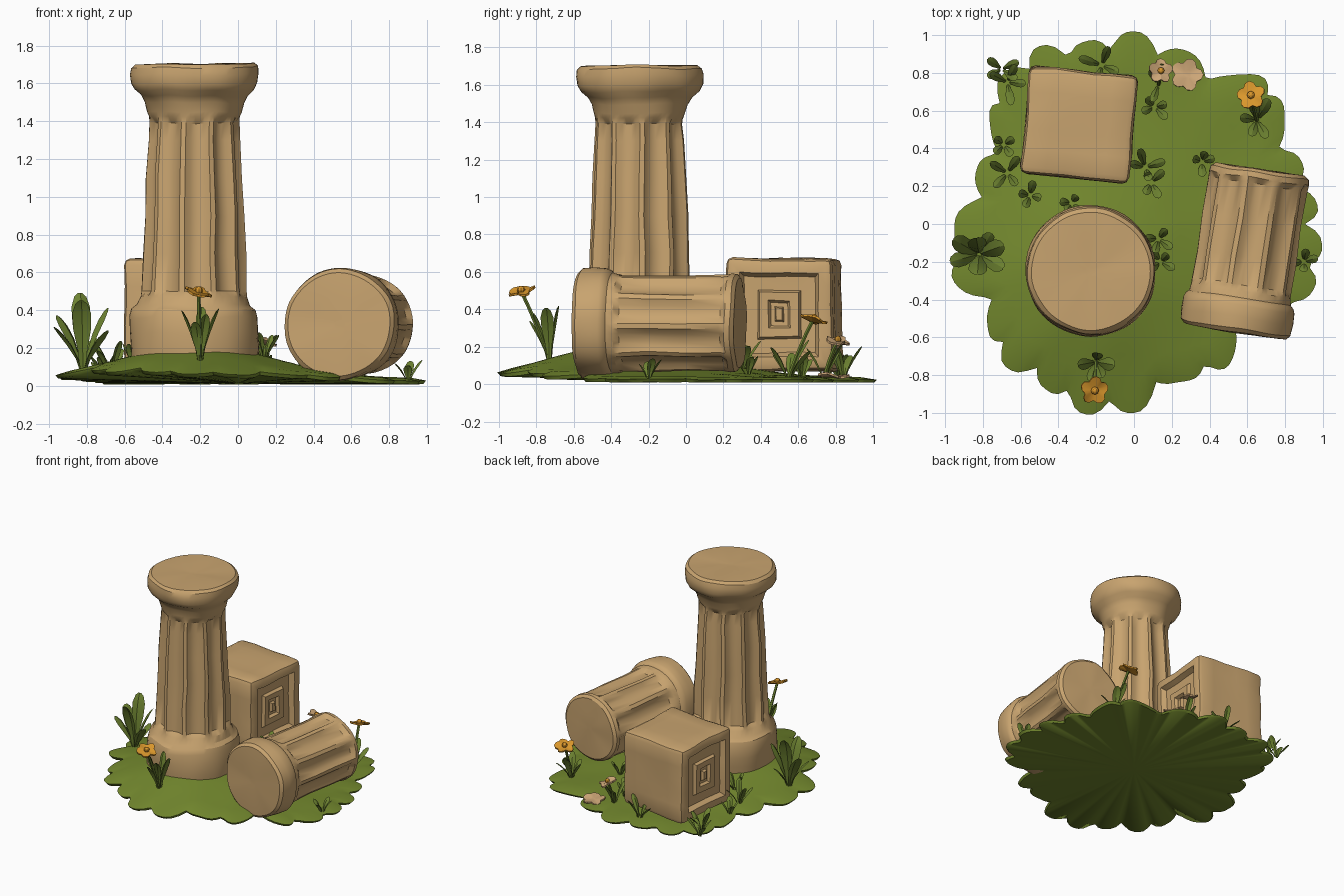
import bpy, bmesh, math, random
from mathutils import Vector, Matrix, noise

if "Cube" in bpy.data.objects:
    bpy.data.objects.remove(bpy.data.objects["Cube"])

random.seed(4)


def material(name, rgb):
    m = bpy.data.materials.new(name)
    m.diffuse_color = (*rgb, 1)
    m.use_nodes = True
    m.node_tree.nodes["Principled BSDF"].inputs["Base Color"].default_value = m.diffuse_color
    return m


STONE = material("sandstone", (0.58, 0.37, 0.16))
GRASS = material("grass green", (0.17, 0.245, 0.027))
LEAF = material("leaf green", (0.15, 0.22, 0.03))
ORANGE = material("petal orange", (0.70, 0.31, 0.025))
PALE = material("petal tan", (0.62, 0.39, 0.19))


def make(name, verts, faces, mat, angle=35):
    me = bpy.data.meshes.new(name)
    me.from_pydata([tuple(v) for v in verts], [], faces)
    me.materials.append(mat)
    me.shade_smooth()
    me.set_sharp_from_angle(angle=math.radians(angle))
    ob = bpy.data.objects.new(name, me)
    bpy.context.collection.objects.link(ob)
    return ob


def ground_z(x, y):
    d2 = (x + 0.22) ** 2 + (y + 0.3) ** 2
    return 0.035 + 0.18 * math.exp(-d2 / 0.33)


# Grass mound with a scalloped outline
OUTLINE = [.97, .93, .92, 1.05, .91, .94, 1.0, .98, 1.05, 1.03, .87, .86,
           .93, .99, .90, 1.0, .97, 1.02, .98, .85, .90, .80, .97, 1.0]
N = 180


def outline(a):
    k = a / (2 * math.pi) * 24
    i, f = int(k), k - int(k)
    f = f * f * (3 - 2 * f)
    return OUTLINE[i % 24] * (1 - f) + OUTLINE[(i + 1) % 24] * f


verts, faces = [], []
rings = [.12, .25, .4, .55, .7, .82, .92, 1.0]
for f in rings:
    for i in range(N):
        a = 2 * math.pi * i / N
        scallop = 0.02 - 0.085 * (1 - abs(math.sin(11.5 * a + 0.8 * math.sin(3 * a)))) ** 1.5
        r = f * (outline(a) + scallop * f ** 5)
        x, y = r * math.cos(a), r * math.sin(a)
        z = ground_z(x, y) + 0.008 * noise.noise(Vector((x * 4, y * 4, 0)))
        verts.append((x, y, z - (0.012 if f == 1 else 0)))
for i in range(N):                       # underside rim
    x, y, z = verts[(len(rings) - 1) * N + i]
    verts.append((x * 0.985, y * 0.985, max(0.008, z - 0.018)))
for j in range(len(rings)):
    for i in range(N):
        k = (i + 1) % N
        faces.append((j * N + i, (j + 1) * N + i, (j + 1) * N + k, j * N + k))
faces.append(tuple(range(N)))
verts.append((0, 0, 0.012))
L = len(rings) * N
faces += [(L + (i + 1) % N, L + i, L + N) for i in range(N)]
make("grass_mound", verts, faces, GRASS, 50)


# Worn columns: lathe rows of (height, radius, flute depth, roughness)
def column(name, rows, matrix, flutes=10, seed=0.0):
    shape = [0, 0, .75, 1, 1, .75]
    n = flutes * len(shape)
    vs, fs = [], []
    for z, r, depth, rough in rows:
        for i in range(n):
            a = 2 * math.pi * i / n
            rr = r - depth * shape[i % len(shape)]
            p = Vector((rr * math.cos(a), rr * math.sin(a), z))
            q = p * 5 + Vector((seed, seed, seed))
            vs.append(matrix @ (p + noise.noise_vector(q) * rough))
    for j in range(len(rows) - 1):
        for i in range(n):
            k = (i + 1) % n
            fs.append((j * n + i, j * n + k, (j + 1) * n + k, (j + 1) * n + i))
    fs.append(tuple(range(n))[::-1])
    fs.append(tuple(range((len(rows) - 1) * n, len(rows) * n)))
    return make(name, vs, fs, STONE, 32)


R = 0.014
column("standing_column", [
    (.10, .335, 0, R), (.20, .345, 0, R), (.28, .345, 0, R), (.36, .34, 0, R), (.40, .328, 0, R),
    (.425, .30, 0, R), (.47, .282, 0, .008), (.50, .278, .034, .008), (.70, .270, .038, .01),
    (.90, .262, .038, .01), (1.10, .252, .036, .01), (1.30, .243, .034, .008), (1.39, .238, .03, .008),
    (1.425, .238, 0, .008), (1.45, .247, 0, R), (1.50, .26, 0, R), (1.535, .28, 0, R),
    (1.565, .315, 0, R), (1.60, .333, 0, R), (1.65, .338, 0, R), (1.685, .332, 0, R),
    (1.703, .312, 0, .01), (1.705, .15, 0, .01), (1.703, .03, 0, .01)],
    Matrix.Translation((-.23, -.25, 0)))

tilt = Vector((.13, .835, 0)).to_track_quat('Z', 'Y').to_matrix().to_4x4()
column("fallen_column", [
    (.0, .03, 0, .008), (-.005, .15, 0, .008), (0, .272, 0, .01), (.02, .291, 0, R), (.08, .297, 0, R),
    (.14, .296, 0, R), (.165, .288, 0, .01), (.18, .272, 0, .008), (.22, .266, 0, .008),
    (.25, .266, .03, .008), (.40, .264, .032, .01), (.60, .264, .032, .01), (.79, .264, .028, .01),
    (.82, .266, .0, .01), (.85, .262, 0, .01), (.868, .24, 0, .01), (.872, .12, 0, .01),
    (.872, .03, 0, .01)],
    Matrix.Translation((.535, -.57, .325)) @ tilt, seed=7.3)

# Stone block with carved panels on its two x sides
bm = bmesh.new()
bmesh.ops.create_cube(bm, size=1, matrix=Matrix.Diagonal((.575, .57, .60, 1)))
bmesh.ops.bevel(bm, geom=bm.edges[:], offset=.035, segments=2, profile=.5, affect='EDGES')
for side in (-1, 1):
    panel = max(bm.faces, key=lambda f: f.normal.x * side * f.calc_area())
    for thick, depth in ((.04, 0), (.02, -.04), (.075, 0), (.012, .025), (.045, 0),
                         (.012, -.022), (.022, 0), (.008, .022)):
        bmesh.ops.inset_region(bm, faces=[panel], thickness=thick, depth=0, use_even_offset=True)
        for v in panel.verts:
            v.co.x += side * depth
big = [e for e in bm.edges if e.calc_length() > .3]
bmesh.ops.subdivide_edges(bm, edges=big, cuts=4, use_grid_fill=True)
place = Matrix.Translation((-.29, .525, .372)) @ Matrix.Rotation(math.radians(-5.5), 4, 'Z')
for v in bm.verts:
    v.co = place @ (v.co + noise.noise_vector(v.co * 5) * .012)
bmesh.ops.recalc_face_normals(bm, faces=bm.faces[:])
me = bpy.data.meshes.new("carved_block")
bm.to_mesh(me)
me.materials.append(STONE)
me.shade_smooth()
me.set_sharp_from_angle(angle=math.radians(32))
bpy.context.collection.objects.link(bpy.data.objects.new("carved_block", me))


# Leaf clumps: each blade is (azimuth in degrees, outward reach, height, width)
def clump(name, x, y, blades):
    vs, fs = [], []
    base = Vector((x, y, ground_z(x, y) - .02))
    for az, reach, height, width in blades:
        a = math.radians(az)
        out, side = Vector((math.cos(a), math.sin(a), 0)), Vector((-math.sin(a), math.cos(a), 0))
        s = len(vs)
        for t, w in ((0, .3), (.3, .5), (.6, .95), (.82, 1), (.95, .65), (1, .2)):
            c = base + out * (reach * t ** 1.5 + .01) + Vector((0, 0, (height + .02) * t))
            for k in (-1, 0, 1):
                vs.append(c + side * (k * w * width / 2) - out * ((1 - abs(k)) * w * width * .2))
        for j in range(5):
            for k in range(2):
                q = s + j * 3 + k
                fs.append((q, q + 1, q + 4, q + 3))
    make(name, vs, fs, LEAF, 20)


clump("large_left_plant", -.82, -.16, [
    (100, .08, .40, .10), (150, .15, .28, .09), (195, .15, .22, .08), (20, .13, .32, .09),
    (330, .14, .20, .08), (265, .10, .36, .10), (60, .12, .16, .07)])
clump("front_flower_leaves", -.2, -.73, [
    (190, .09, .26, .06), (350, .09, .27, .07), (255, .10, .20, .06), (290, .08, .24, .06), (80, .04, .28, .06)])
clump("right_flower_leaves", .65, .55, [
    (100, .10, .20, .06), (60, .12, .14, .06), (250, .08, .12, .05), (300, .10, .16, .05), (170, .08, .13, .05)])
clump("back_flower_leaves", .13, .74, [(80, .10, .19, .05), (120, .08, .13, .04), (250, .09, .15, .04)])

TUFTS = [(-.67, .75, .18), (-.70, .82, .13), (-.67, .27, .17), (-.69, .42, .12), (-.17, .84, .17), (.11, .62, .12),
         (.06, .30, .16), (.09, .22, .12), (.13, -.08, .14), (-.33, .11, .10), (.36, .33, .10),
         (.90, -.20, .10), (-.55, .15, .12), (.14, -.2, .12)]
for i, (x, y, h) in enumerate(TUFTS):
    start = random.uniform(0, 360)
    clump("grass_tuft_%d" % (i + 1), x, y, [
        (start + k * 90 + random.uniform(-25, 25), random.uniform(.4, .7) * h,
         h * random.uniform(.6, 1), .045) for k in range(4)])


# Flowers: five-petal heads on thin stems
def flower(name, head, normal, radius, mat, root=None):
    head = Vector(head)
    rot = Vector(normal).to_track_quat('Z', 'Y').to_matrix()
    n = 20
    vs = []
    for scale, z in ((.25, -.014), (1, -.004), (1, .008), (.3, .002)):
        for i in range(n):
            a = 2 * math.pi * i / n
            r = radius * scale * (.72 + .28 * abs(math.sin(2.5 * a)))
            vs.append(head + rot @ Vector((r * math.cos(a), r * math.sin(a), z + .008 * math.sin(3 * a) * scale)))
    fs = [(j * n + i, j * n + (i + 1) % n, (j + 1) * n + (i + 1) % n, (j + 1) * n + i)
          for j in range(3) for i in range(n)]
    fs += [tuple(range(n))[::-1], tuple(range(3 * n, 4 * n))]
    make(name + "_petals", vs, fs, mat)
    if root is None:
        return
    bpy.ops.mesh.primitive_uv_sphere_add(segments=8, ring_count=6, radius=radius * .27,
                                         location=head + rot @ Vector((0, 0, .01)))
    bpy.context.object.name = name + "_centre"
    bpy.context.object.data.materials.append(ORANGE)
    root = Vector(root)
    vs = []
    for t in (0, .35, .7, 1):
        c = root.lerp(head, t) + Vector((0, 0, .06 * t * (1 - t)))
        vs += [c + Vector((.011 * math.cos(k * math.tau / 5), .011 * math.sin(k * math.tau / 5), 0)) for k in range(5)]
    make(name + "_stem", vs, [(j * 5 + k, j * 5 + (k + 1) % 5, j * 5 + 5 + (k + 1) % 5, j * 5 + 5 + k)
                              for j in range(3) for k in range(5)], LEAF, 60)


flower("front_flower", (-.21, -.88, .495), (.3, -.25, 1), .078, ORANGE, (-.2, -.73, .13))
flower("right_flower", (.62, .68, .345), (-.15, .3, 1), .078, ORANGE, (.65, .55, .04))
flower("back_flower", (.14, .81, .23), (.3, .2, 1), .068, PALE, (.13, .74, .04))
flower("fallen_blossom", (.28, .79, .045), (0, .1, 1), .088, PALE)
